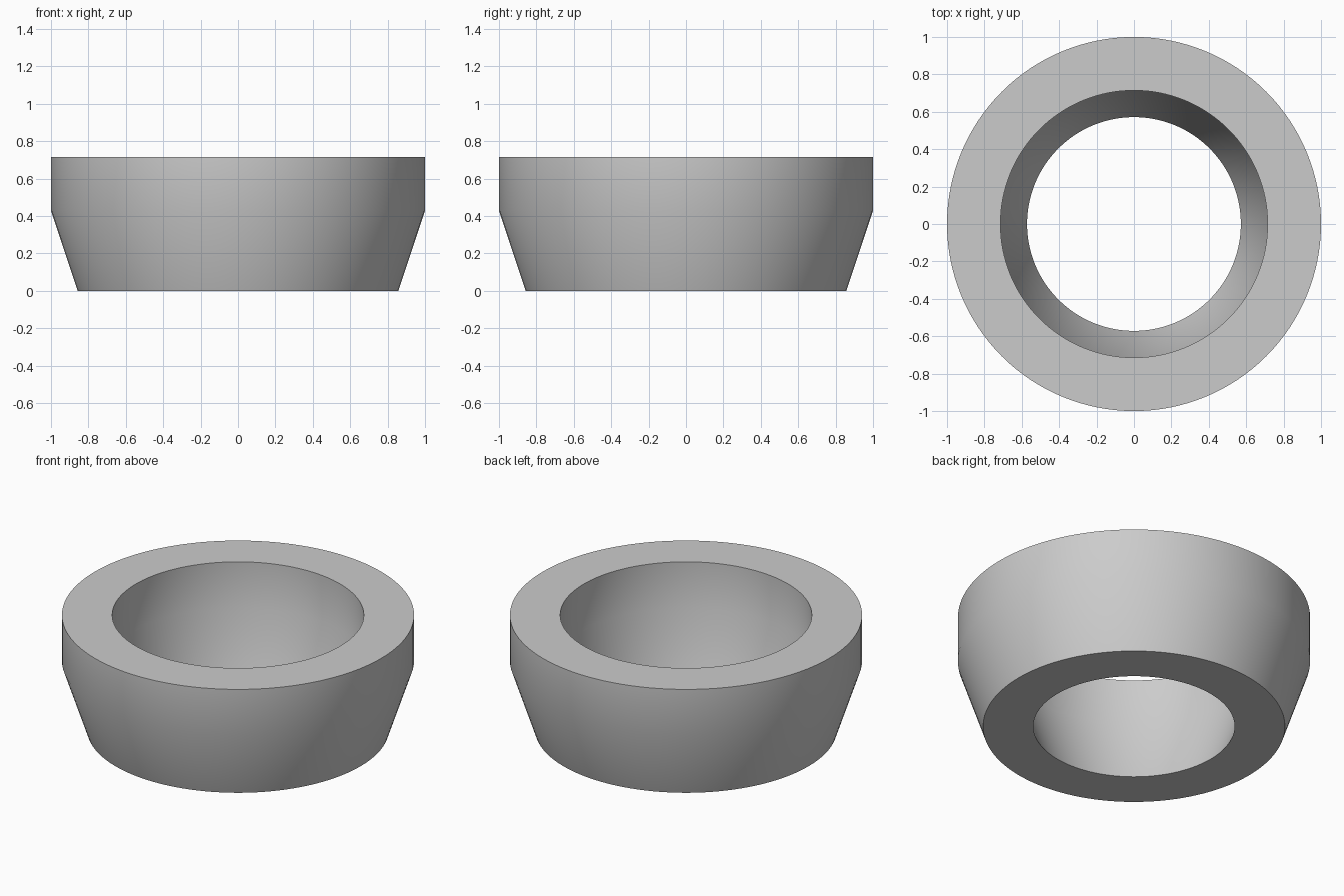
import bpy
import bmesh
from math import tau, radians
from mathutils import Matrix, Vector

cube = bpy.data.objects.get("Cube")
if cube:
    bpy.data.objects.remove(cube, do_unlink=True)

SEGMENTS = 128
U = 1 / 7  # one module of the ring's proportions

# Plain grey material
grey = bpy.data.materials.new("plain grey")
grey.use_nodes = True
colour = (0.6, 0.6, 0.6, 1)
grey.diffuse_color = colour
grey.node_tree.nodes["Principled BSDF"].inputs["Base Color"].default_value = colour

# Closed wall section (radius, height): tapered foot, straight rim, open bore
section = [(6, 0), (7, 3), (7, 5), (5, 5), (5, 3), (4, 0)]

bm = bmesh.new()
rings = []
for i in range(SEGMENTS):
    turn = Matrix.Rotation(tau * i / SEGMENTS, 3, "Z")
    rings.append([bm.verts.new(turn @ Vector((r * U, 0, z * U))) for r, z in section])

for i, ring in enumerate(rings):
    after = rings[(i + 1) % SEGMENTS]
    for j in range(len(section)):
        k = (j + 1) % len(section)
        bm.faces.new((ring[j], after[j], after[k], ring[k]))
bmesh.ops.recalc_face_normals(bm, faces=bm.faces)

mesh = bpy.data.meshes.new("tapered_ring")
bm.to_mesh(mesh)
bm.free()
mesh.materials.append(grey)
ring_object = bpy.data.objects.new("tapered_ring", mesh)
bpy.context.collection.objects.link(ring_object)

# Smooth walls with crisp rims
bpy.ops.object.select_all(action="DESELECT")
ring_object.select_set(True)
bpy.context.view_layer.objects.active = ring_object
bpy.ops.object.shade_smooth_by_angle(angle=radians(30))
